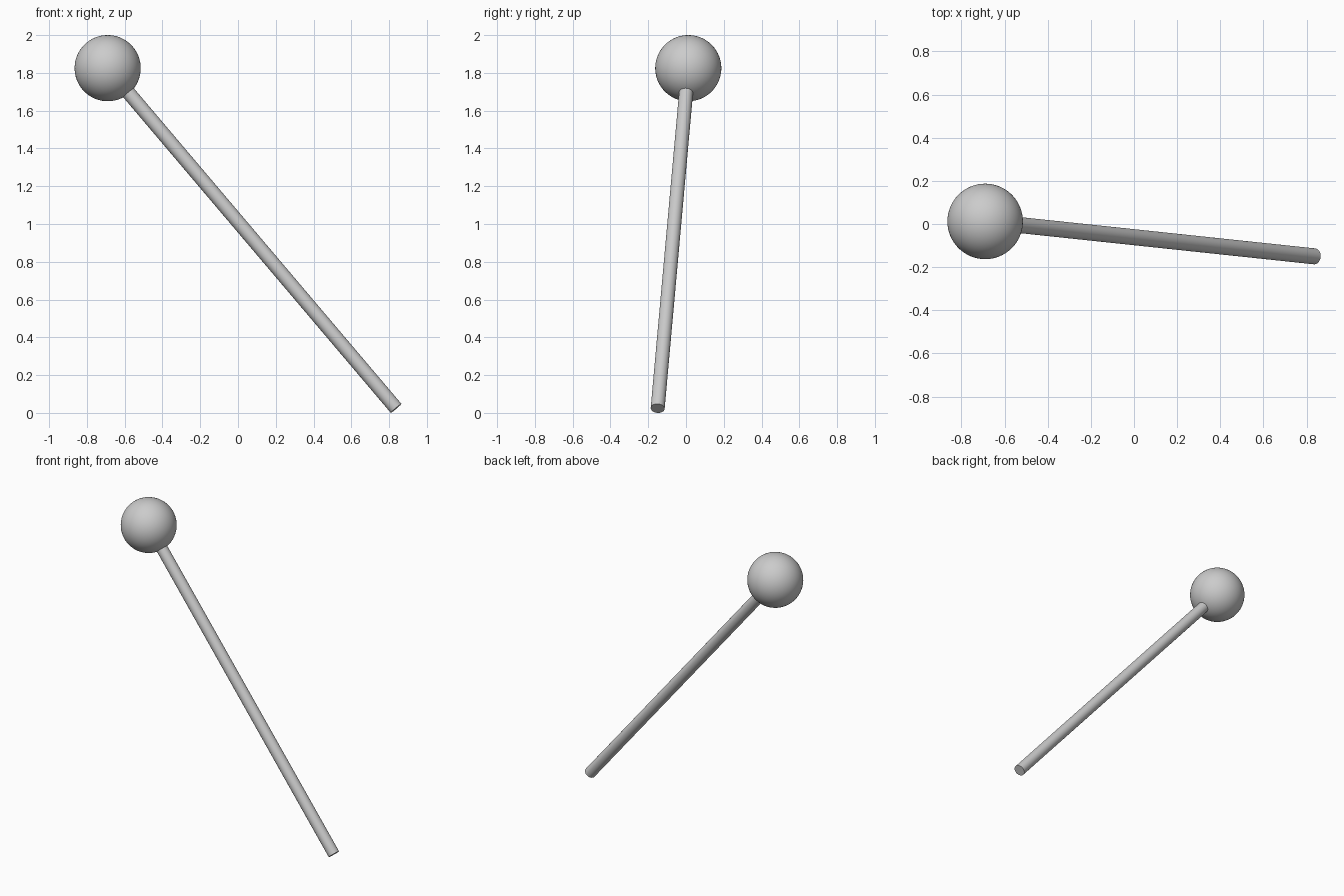
import bpy
from mathutils import Vector

cube = bpy.data.objects.get("Cube")
if cube:
    bpy.data.objects.remove(cube, do_unlink=True)

BALL_CENTRE = Vector((-0.69, 0.012, 1.825))
BALL_RADIUS = 0.175
ROD_TIP = Vector((0.837, -0.15, 0.024))
ROD_RADIUS = 0.037


def finish(name):
    bpy.context.object.name = name
    bpy.ops.object.shade_smooth_by_angle()


# Round head
bpy.ops.mesh.primitive_uv_sphere_add(
    segments=64, ring_count=48, radius=BALL_RADIUS, location=BALL_CENTRE)
finish("ball_head")

# Straight rod from its free tip into the head
axis = BALL_CENTRE - ROD_TIP
axis -= axis.normalized() * BALL_RADIUS * 0.7
bpy.ops.mesh.primitive_cylinder_add(
    vertices=32, radius=ROD_RADIUS, depth=axis.length,
    location=ROD_TIP + axis / 2,
    rotation=axis.to_track_quat('Z', 'Y').to_euler())
finish("rod")
